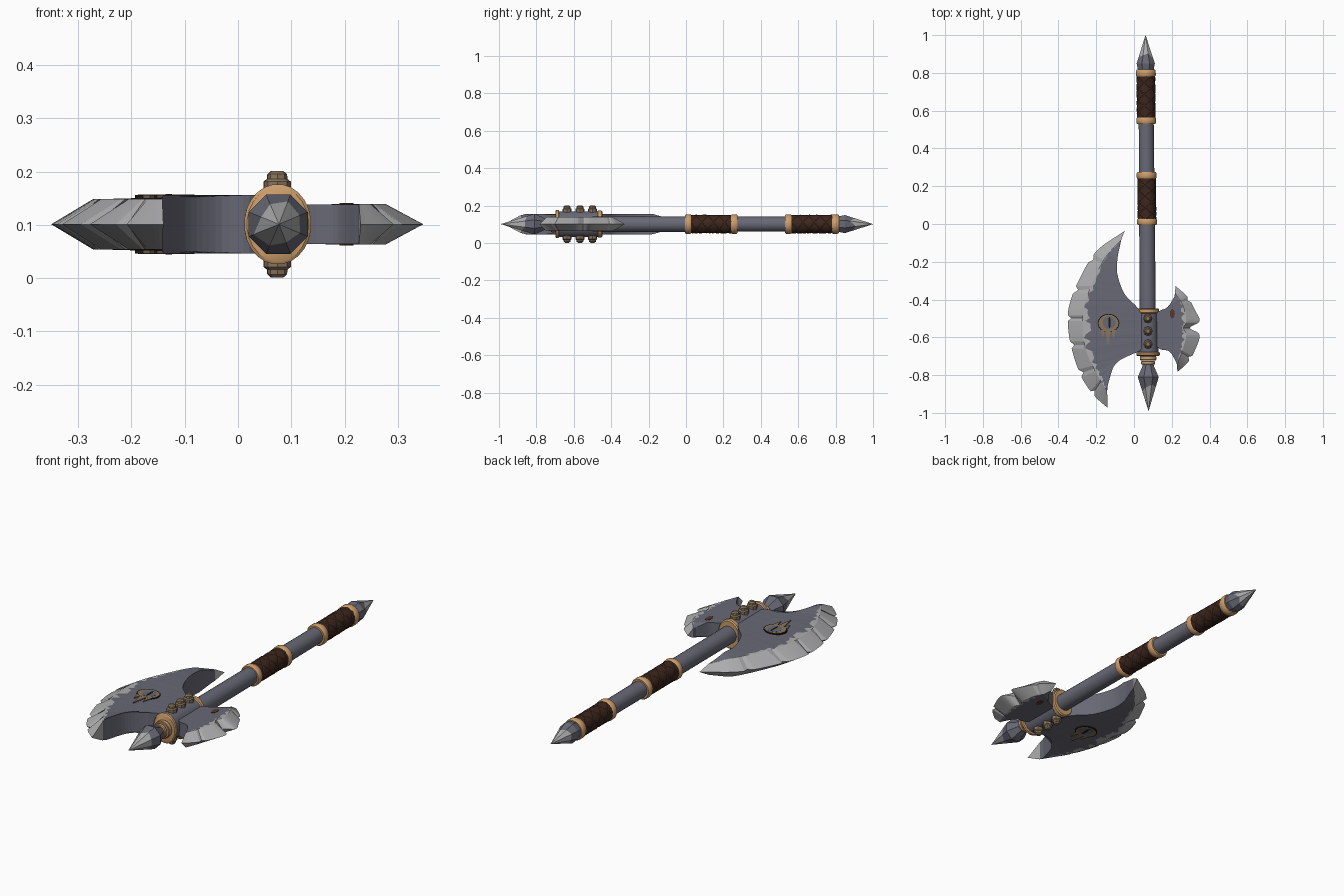
import bpy, bmesh, math, random
from mathutils import Vector

random.seed(4)
cube = bpy.data.objects.get("Cube")
if cube:
    bpy.data.objects.remove(cube, do_unlink=True)

MID = 0.101  # height of the weapon's centre plane


def material(name, colour):
    m = bpy.data.materials.new(name)
    m.use_nodes = True
    m.diffuse_color = (*colour, 1)
    m.node_tree.nodes["Principled BSDF"].inputs["Base Color"].default_value = (*colour, 1)
    return m


STEEL = material("dark_steel", (0.14, 0.14, 0.18))
SILVER = material("worn_silver", (0.42, 0.42, 0.43))
GOLD = material("pale_gold", (0.60, 0.34, 0.15))
BRONZE = material("dull_bronze", (0.25, 0.18, 0.11))
LEATHER = material("brown_leather", (0.048, 0.019, 0.012))
DARK = material("dark_seam", (0.014, 0.008, 0.006))
RUST = material("rust", (0.10, 0.04, 0.025))


def finish(name, bm, mats, smooth=None):
    bmesh.ops.remove_doubles(bm, verts=bm.verts, dist=1e-5)
    bmesh.ops.recalc_face_normals(bm, faces=bm.faces)
    me = bpy.data.meshes.new(name)
    bm.to_mesh(me)
    bm.free()
    for m in mats:
        me.materials.append(m)
    if smooth:
        me.polygons.foreach_set("use_smooth", [True] * len(me.polygons))
        me.set_sharp_from_angle(angle=math.radians(smooth))
    ob = bpy.data.objects.new(name, me)
    bpy.context.collection.objects.link(ob)
    return ob


def axis_x(y):
    return 0.069 - 0.008 * y  # the shaft leans very slightly


def lathe(name, rings, mats, sides=24, tall=1.0, smooth=35, rule=None):
    """Turn rings about the shaft; a ring is (y, r) or a list of one (y, r) per side."""
    bm = bmesh.new()
    grid = []
    for ring in rings:
        row = []
        for i in range(sides):
            y, r = ring[i] if isinstance(ring, list) else ring
            a = math.tau * (i + 0.5) / sides
            row.append(bm.verts.new((axis_x(y) + r * math.cos(a), y, MID + tall * r * math.sin(a))))
        grid.append(row)
    for j in range(len(grid) - 1):
        for i in range(sides):
            k = (i + 1) % sides
            f = bm.faces.new((grid[j][i], grid[j][k], grid[j + 1][k], grid[j + 1][i]))
            f.material_index = rule(i, j) if rule else 0
    bm.faces.new(grid[0])
    bm.faces.new(grid[-1])
    return finish(name, bm, mats, smooth)


def band(name, y0, y1, r, tall=1.0):
    c = (y1 - y0) * 0.2
    lathe(name, [(y0, r * 0.92), (y0 + c, r), (y1 - c, r), (y1, r * 0.92)], [GOLD], tall=tall)


def spike(name, base, wide, apex, sides=8):
    """Faceted point with a bright tip that ends in a ragged line."""
    (wy, wr), ragged = wide, []
    for i in range(sides):
        t = random.uniform(0.1, 0.42)
        ragged.append((wy + (apex - wy) * t, wr * (1 - t)))
    n = len(base)
    lathe(name, [*base, wide, ragged, (apex, 0.0004)], [STEEL, SILVER], sides, smooth=None,
          rule=lambda i, j: int(j > n))


def grip(name, y0, y1):
    """Leather sleeve with crossing seams."""
    rows, sides = 30, 32
    rings = [[(y0 + (y1 - y0) * j / rows, 0.049 + random.uniform(-0.0015, 0.0015))
              for i in range(sides)] for j in range(rows + 1)]
    lathe(name, rings, [LEATHER, DARK], sides,
          rule=lambda i, j: int((i + j) % 8 == 0 or (i - j) % 8 == 0))


# Shaft, grips and their bands
lathe("shaft", [(-0.72, 0.043), (0, 0.042), (0.83, 0.039)], [STEEL])
grip("upper_grip", 0.02, 0.25)
grip("lower_grip", 0.56, 0.79)
for i, (a, b) in enumerate([(-0.005, 0.028), (0.24, 0.275), (0.53, 0.565), (0.78, 0.817)]):
    band(f"grip_band_{i + 1}", a, b, 0.053)

# Points at both ends
spike("pommel_spike", [(0.81, 0.044)], (0.85, 0.052), 1.0)
spike("front_spike", [(-0.73, 0.028), (-0.755, 0.034)], (-0.81, 0.06), -0.99)

# Socket that holds the blades
lathe("socket", [(-0.69, 0.057), (-0.46, 0.057)], [STEEL], tall=1.2)
band("socket_back_band", -0.475, -0.447, 0.061, 1.2)
band("socket_front_band", -0.698, -0.678, 0.063, 1.2)
band("neck_band_wide", -0.722, -0.7, 0.044)
band("neck_band_narrow", -0.745, -0.725, 0.037)

# Two-step rivets on both faces of the socket
for i, y in enumerate((-0.5, -0.567, -0.636)):
    for side, label in ((1, "top"), (-1, "bottom")):
        bm = bmesh.new()
        rows = []
        for r, h in ((0.025, 0.06), (0.025, 0.08), (0.019, 0.085), (0.018, 0.094), (0.011, 0.1)):
            rows.append([bm.verts.new((axis_x(y) + r * math.cos(k * math.tau / 8),
                                       y + r * math.sin(k * math.tau / 8), MID + side * h))
                         for k in range(8)])
        for lo, hi in zip(rows, rows[1:]):
            for k in range(8):
                bm.faces.new((lo[k], lo[k - 1], hi[k - 1], hi[k]))
        bm.faces.new(rows[-1])
        finish(f"rivet_{label}_{i + 1}", bm, [BRONZE])


def sample(points, n):
    """Smooth curve through points, sampled n + 1 times."""
    p = [Vector(q) for q in points]
    p = [2 * p[0] - p[1]] + p + [2 * p[-1] - p[-2]]
    out = []
    for s in range(n + 1):
        u = s / n * (len(points) - 1)
        i = min(int(u), len(points) - 2)
        t = u - i
        a, b, c, d = p[i:i + 4]
        out.append(0.5 * (2 * b + (c - a) * t + (2 * a - 5 * b + 4 * c - d) * t * t
                          + (3 * b - a - 3 * c + d) * t ** 3))
    return out


def blade(name, edge, bevel, inner, thick, root, n, nicks):
    """Plate with a bevelled bright edge; curves run from the back horn to the front horn."""
    edge, bevel, inner = (sample(c, n) for c in (edge, bevel, inner))
    for k in nicks:
        edge[k] = edge[k].lerp(bevel[k], 0.25)
    bm = bmesh.new()
    rows = {}
    wear = [b.lerp(c, random.uniform(0, 0.14)) for b, c in zip(bevel, inner)]
    for s in (1, -1):
        def row(pts, h):
            return [bm.verts.new((q.x, q.y, MID + s * h * min(1, 0.6 + 4 * i / n)))
                    for i, q in enumerate(pts)]
        rows[s] = [row(edge, 0), row(bevel, thick), row(wear, thick), row(inner, root)]
        for j in range(3):
            for i in range(n):
                a, b = rows[s][j], rows[s][j + 1]
                f = bm.faces.new((a[i], a[i + 1], b[i + 1], b[i]))
                f.material_index = int(j < 2)
    top, low = rows[1], rows[-1]
    for i in range(n):
        bm.faces.new((top[3][i], top[3][i + 1], low[3][i + 1], low[3][i]))
    for i in (0, n):  # close the horns
        for j in range(3):
            f = bm.faces.new((top[j][i], top[j + 1][i], low[j + 1][i], low[j][i]))
            f.material_index = int(j < 2)
    finish(name, bm, [STEEL, SILVER])


# Great blade on the right, small notched blade on the left
blade("great_blade",
      [(-0.05, -0.037), (-0.198, -0.143), (-0.288, -0.29), (-0.341, -0.423), (-0.35, -0.53),
       (-0.33, -0.66), (-0.278, -0.81), (-0.209, -0.91), (-0.14, -0.973)],
      [(-0.068, -0.085), (-0.15, -0.175), (-0.21, -0.29), (-0.262, -0.423), (-0.272, -0.53),
       (-0.257, -0.66), (-0.205, -0.78), (-0.17, -0.84), (-0.142, -0.885)],
      [(-0.073, -0.11), (-0.087, -0.18), (-0.088, -0.265), (-0.05, -0.37), (0.02, -0.445),
       (0.06, -0.52), (0.06, -0.6), (0.03, -0.672), (-0.04, -0.688), (-0.103, -0.746),
       (-0.14, -0.855)],
      0.047, 0.055, 56, (9, 17, 26, 34, 41, 48))
blade("small_blade",
      [(0.22, -0.328), (0.283, -0.386), (0.325, -0.46), (0.347, -0.515), (0.296, -0.55),
       (0.347, -0.587), (0.322, -0.67), (0.283, -0.735), (0.23, -0.783)],
      [(0.217, -0.365), (0.245, -0.405), (0.265, -0.45), (0.277, -0.515), (0.262, -0.55),
       (0.277, -0.587), (0.262, -0.65), (0.245, -0.7), (0.227, -0.745)],
      [(0.214, -0.386), (0.177, -0.44), (0.135, -0.46), (0.08, -0.5), (0.08, -0.55),
       (0.08, -0.6), (0.135, -0.66), (0.188, -0.675), (0.225, -0.735)],
      0.038, 0.037, 40, (6, 33))


def plate(name, outline, h, mat):
    """Thin inlay repeated on both faces of a blade."""
    bm = bmesh.new()
    for s in (1, -1):
        lo, hi = ([bm.verts.new((x, y, MID + s * z)) for x, y in outline] for z in (h - 0.008, h))
        bm.faces.new(hi)
        bm.faces.new(lo)
        for k in range(len(hi)):
            bm.faces.new((lo[k], lo[k - 1], hi[k - 1], hi[k]))
    finish(name, bm, [mat])


def oval(x, y, rx, ry, n=16):
    return [(x + rx * math.cos(k * math.tau / n), y + ry * math.sin(k * math.tau / n))
            for k in range(n)]


# Eye-shaped inlay with drips, and a rust spot
plate("inlay_rim", oval(-0.135, -0.525, 0.058, 0.05), 0.0545, DARK)
plate("inlay_ring", oval(-0.135, -0.525, 0.053, 0.045), 0.0555, BRONZE)
plate("inlay_center", oval(-0.132, -0.522, 0.034, 0.034), 0.0562, STEEL)
plate("inlay_slit", oval(-0.13, -0.522, 0.006, 0.032, 8), 0.0568, DARK)
for i, (x, w, end) in enumerate([(-0.165, 0.012, -0.6), (-0.138, 0.016, -0.645), (-0.108, 0.012, -0.61)]):
    plate(f"inlay_drip_{i + 1}", [(x - w, -0.56), (x + w, -0.56), (x, end)], 0.0552, BRONZE)
plate("rust_spot", oval(0.203, -0.475, 0.014, 0.026, 7), 0.0395, RUST)
